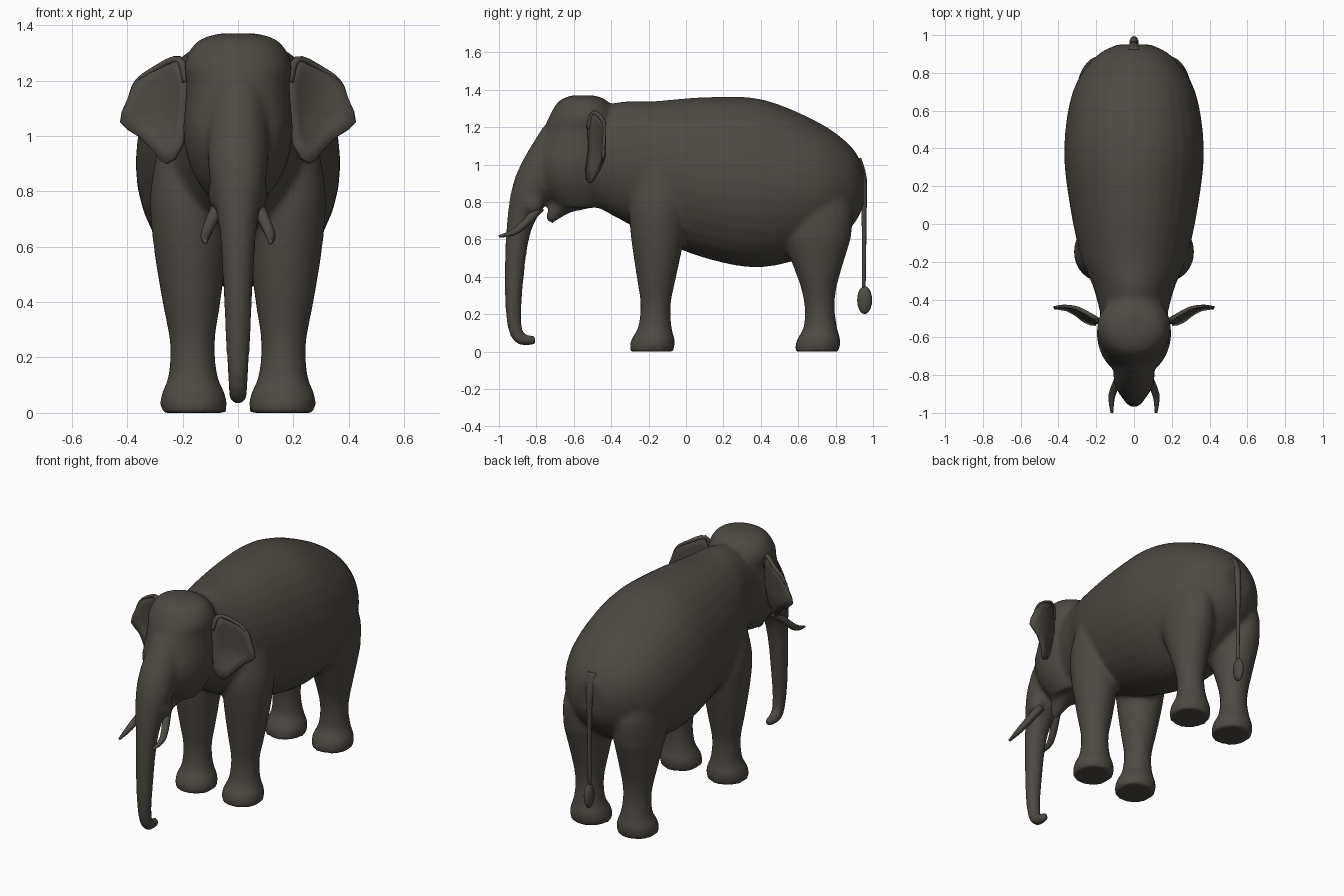
import bpy
import bmesh
import math
from mathutils import Vector

cube = bpy.data.objects.get("Cube")
if cube:
    bpy.data.objects.remove(cube, do_unlink=True)

hide = bpy.data.materials.new("dark grey brown hide")
hide.use_nodes = True
hide.diffuse_color = (0.075, 0.066, 0.055, 1)
shader = hide.node_tree.nodes["Principled BSDF"]
shader.inputs["Base Color"].default_value = hide.diffuse_color


def make_object(name, bm):
    """Turn a bmesh into a smooth shaded object."""
    bmesh.ops.recalc_face_normals(bm, faces=bm.faces)
    for face in bm.faces:
        face.smooth = True
    mesh = bpy.data.meshes.new(name)
    bm.to_mesh(mesh)
    bm.free()
    mesh.materials.append(hide)
    obj = bpy.data.objects.new(name, mesh)
    bpy.context.collection.objects.link(obj)
    return obj


def spline(stations, steps=4):
    """Smooth curve through stations of any number of values."""
    points = [Vector(station) for station in stations]
    padded = [points[0], *points, points[-1]]
    result = []
    for before, start, end, after in zip(padded, padded[1:], padded[2:], padded[3:]):
        leave = (end - before) / 2
        arrive = (after - start) / 2
        for step in range(steps):
            t = step / steps
            ease = t * t * (3 - 2 * t)
            result.append(start.lerp(end, ease) + leave * t * (1 - t) ** 2
                          - arrive * t * t * (1 - t))
    return result + [points[-1]]


def loft(bm, rings, sides=24):
    """Closed skin through rings of centre and two half axes."""
    loops = []
    for centre, across, along in rings:
        angles = [math.tau * i / sides for i in range(sides)]
        loops.append([bm.verts.new(centre + across * math.cos(a) + along * math.sin(a))
                      for a in angles])
    for low, high in zip(loops, loops[1:]):
        for i in range(sides):
            j = (i + 1) % sides
            bm.faces.new((low[i], low[j], high[j], high[i]))
    bm.faces.new(reversed(loops[0]))
    bm.faces.new(loops[-1])


def tube(bm, stations, sides=12):
    """Round tapered tube through stations of x, y, z and radius."""
    curve = spline(stations)
    rings = []
    for i, station in enumerate(curve):
        following = curve[min(i + 1, len(curve) - 1)]
        previous = curve[max(i - 1, 0)]
        direction = (following - previous).xyz
        side = Vector((0, direction.z, -direction.y)).normalized()
        across = direction.cross(side).normalized()
        rings.append((station.xyz, across * station.w, side * station.w))
    loft(bm, rings, sides)


def blob(bm, centre, size):
    """Ellipsoid with the given half sizes."""
    made = bmesh.ops.create_uvsphere(bm, u_segments=16, v_segments=10, radius=1)
    for vert in made["verts"]:
        vert.co = Vector(centre) + vert.co * Vector(size)


def upright_ring(x, y, z, width, depth):
    return Vector((x, y, z)), Vector((width, 0, 0)), Vector((0, depth, 0))


skin = bmesh.new()

# Barrel of the body: y, middle height, half height, half width
barrel = [(-.6, 1.06, .22, .15), (-.35, 1.02, .315, .21), (-.18, .975, .363, .28),
          (.1, .93, .43, .34), (.4, .9, .45, .37), (.7, .88, .35, .325),
          (.88, .88, .22, .21), (.95, .88, .1, .09)]
loft(skin, [(Vector((0, y, middle)), Vector((width, 0, 0)), Vector((0, 0, height)))
            for y, middle, height, width in spline(barrel)], sides=32)

# Skull: height, middle y, half depth, half width
skull = [(1.37, -.55, .06, .07), (1.34, -.55, .13, .15), (1.26, -.55, .18, .195),
         (1.18, -.56, .2, .187), (1, -.58, .23, .197), (.87, -.58, .19, .165),
         (.77, -.57, .12, .1)]
loft(skin, [upright_ring(0, y, z, width, depth) for z, y, depth, width in spline(skull)])

# Lower jaw, then trunk with curled tip
tube(skin, [(0, -.54, .86, .1), (0, -.65, .8, .07), (0, -.735, .695, .022)], sides=16)
tube(skin, [(0, -.68, 1.15, .1), (0, -.81, .9, .11), (0, -.895, .65, .067),
            (0, -.922, .3, .047), (0, -.915, .13, .038), (0, -.88, .067, .034),
            (0, -.8, .06, .024)], sides=16)

# Leg outline shared by all four: height and half width
leg_outline = [(0, .118), (.06, .118), (.13, .09), (.25, .081),
               (.4, .105), (.6, .133), (.8, .147), (1.05, .1)]


def leg(side, foot, ankle, top, flare, taper):
    """Leg whose thigh deepens above the knee and narrows into the body."""
    rings = []
    for z, width in spline(leg_outline):
        rise = min(z / .13, 1)
        y = foot + (ankle - foot) * rise + (top - ankle) * z
        width *= 1 - taper * max(0, z - .6)
        depth = width * (1 + flare * min(.4, max(0, z - .35)))
        rings.append(upright_ring(side * (.16 + z / 50), y, z, width, depth))
    loft(skin, rings)


# Eyelids, tusk sockets and legs in mirrored pairs
for side in (-1, 1):
    blob(skin, (side * .135, -.69, 1.04), (.03, .05, .03))
    blob(skin, (side * .07, -.82, .79), (.04, .06, .06))
    leg(side, foot=-.185, ankle=-.17, top=-.14, flare=.25, taper=.2)
    leg(side, foot=.7, ankle=.725, top=.68, flare=1.5, taper=1)

# Fuse all the fleshy parts into one smooth skin
body = make_object("body", skin)
remesh = body.modifiers.new("fuse", 'REMESH')
remesh.mode = 'VOXEL'
remesh.voxel_size = .014
remesh.use_smooth_shade = True
soften = body.modifiers.new("soften", 'SMOOTH')
soften.factor = .5
soften.iterations = 8

# Ear outline seen from the front, from its root over the top and around
ear_outline = [(.18, 1.2), (.21, 1.285), (.3, 1.25), (.37, 1.2), (.4, 1.13),
               (.425, 1.05), (.36, 1), (.3, .94), (.26, .9), (.2, .97)]
ear_centre = Vector((.28, 1.1))


def ear_point(point, side):
    """Place an outline point on the cupped surface of the ear."""
    x, z = point
    reach = (x - .2) / .23
    cup = .19 * reach - .13 * reach * reach
    hang = .35 * max(0, 1.05 - z)
    return Vector((side * x, cup - hang - .505, z))


for side, label in ((1, "left"), (-1, "right")):
    # Ear flap
    ear = bmesh.new()
    hub = ear.verts.new(ear_point(ear_centre, side))
    edge = spline(ear_outline + ear_outline[:1], steps=2)[:-1]
    loops = [[ear.verts.new(ear_point(ear_centre.lerp(point, share), side))
              for point in edge] for share in (.35, .7, 1)]
    for i in range(len(edge)):
        j = (i + 1) % len(edge)
        ear.faces.new((hub, loops[0][i], loops[0][j]))
        for inner, outer in zip(loops, loops[1:]):
            ear.faces.new((inner[i], outer[i], outer[j], inner[j]))
    flap = make_object(label + "_ear", ear)
    solid = flap.modifiers.new("thickness", 'SOLIDIFY')
    solid.thickness = .016
    solid.offset = 0

    # Folded upper rim of the ear, thinning towards the tip
    rim = bmesh.new()
    fold = [ear_point(ear_centre.lerp(Vector(point), .95), side) for point in ear_outline[:6]]
    tube(rim, [(*place, .016 - i * .0025) for i, place in enumerate(fold)], sides=8)
    make_object(label + "_ear_rim", rim)

    # Tusk
    tusk = bmesh.new()
    tube(tusk, [(side * .06, -.78, .77, .025), (side * .115, -.9, .65, .019),
                (side * .117, -1, .615, .007)])
    make_object(label + "_tusk", tusk)

# Tail with its tuft
tail = bmesh.new()
tube(tail, [(0, .9, 1.02, .04), (0, .94, .92, .027), (0, .952, .75, .014), (0, .95, .3, .01)])
blob(tail, (0, .955, .275), (.025, .04, .075))
make_object("tail", tail)
